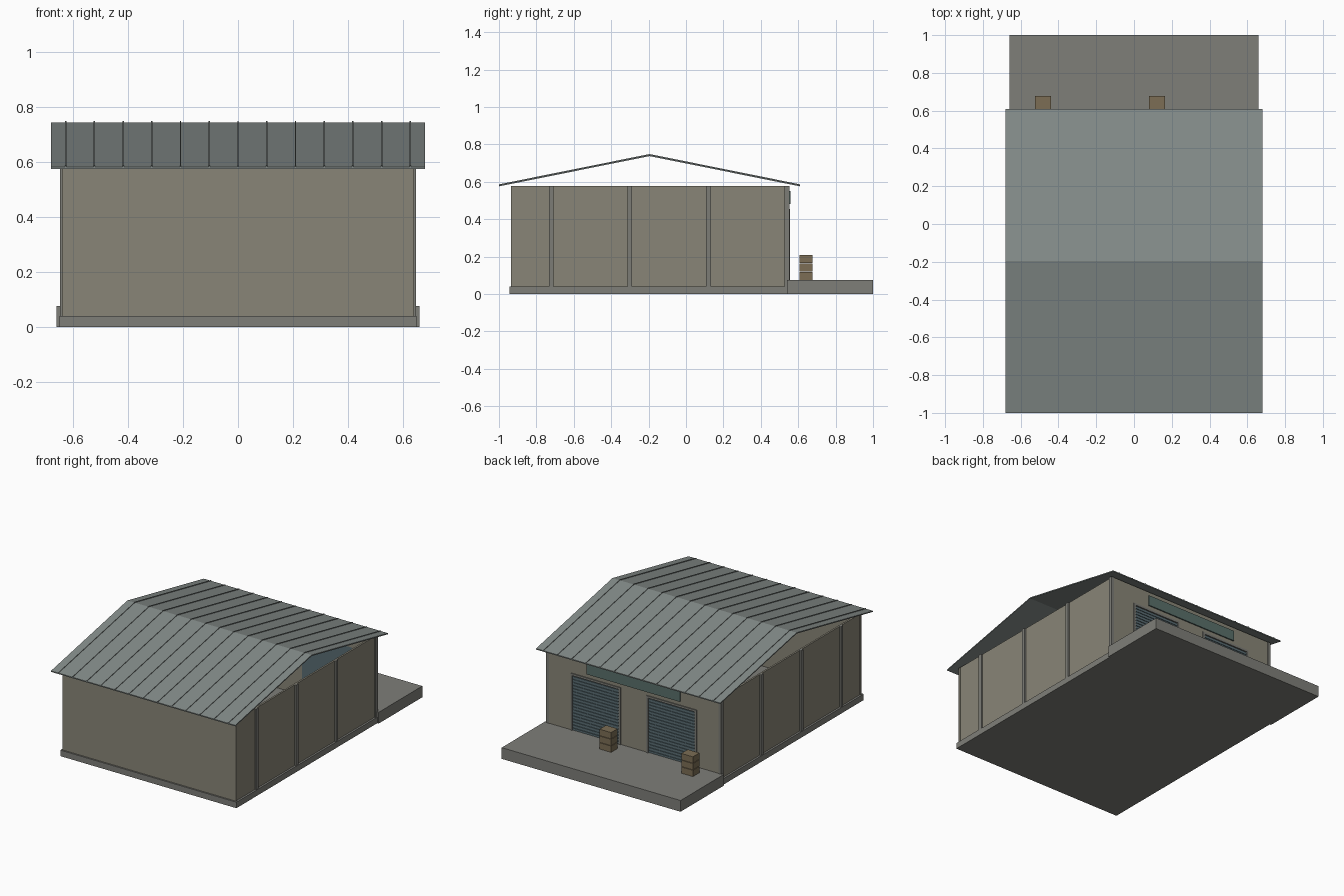
import bpy, bmesh
from mathutils import Matrix, Vector

if "Cube" in bpy.data.objects:
    bpy.data.objects.remove(bpy.data.objects["Cube"])


def material(name, rgb):
    m = bpy.data.materials.new(name)
    m.diffuse_color = (*rgb, 1)
    m.use_nodes = True
    m.node_tree.nodes["Principled BSDF"].inputs["Base Color"].default_value = m.diffuse_color
    return m


WALL = material("tan_panel", (0.25, 0.235, 0.185))
CONC = material("concrete", (0.21, 0.21, 0.19))
STEEL = material("roof_steel", (0.23, 0.26, 0.25))
POST = material("post_grey", (0.20, 0.20, 0.18))
DOOR = material("door_blue", (0.10, 0.15, 0.17))
SIGN = material("board_green", (0.10, 0.16, 0.145))
WOOD = material("crate_wood", (0.20, 0.155, 0.09))


def finish(name, bm, mat):
    me = bpy.data.meshes.new(name)
    bm.to_mesh(me)
    bm.free()
    ob = bpy.data.objects.new(name, me)
    bpy.context.collection.objects.link(ob)
    me.materials.append(mat)
    return ob


def boxes(name, mat, *bounds):
    """One object from boxes given as (x0, x1, y0, y1, z0, z1)."""
    bm = bmesh.new()
    for x0, x1, y0, y1, z0, z1 in bounds:
        centre = Matrix.Translation(((x0 + x1) / 2, (y0 + y1) / 2, (z0 + z1) / 2))
        size = Matrix.Diagonal((x1 - x0, y1 - y0, z1 - z0, 1))
        bmesh.ops.create_cube(bm, size=1, matrix=centre @ size)
    return finish(name, bm, mat)


def extrude_x(name, mat, profile, spans):
    """Sweep a closed (y, z) profile along each x span."""
    bm = bmesh.new()
    for x0, x1 in spans:
        face = bm.faces.new([bm.verts.new((x0, y, z)) for y, z in profile])
        out = bmesh.ops.extrude_face_region(bm, geom=[face])["geom"]
        moved = [v for v in out if isinstance(v, bmesh.types.BMVert)]
        bmesh.ops.translate(bm, verts=moved, vec=Vector((x1 - x0, 0, 0)))
    bmesh.ops.recalc_face_normals(bm, faces=bm.faces)
    return finish(name, bm, mat)


# Foundation and loading dock
boxes("foundation", CONC, (-0.65, 0.65, -0.945, 0.54, 0, 0.04))
boxes("loading_dock", CONC, (-0.66, 0.66, 0.54, 1.0, 0, 0.075))

# Thin walls, open at the top, with two door openings in the dock side
TOP = 0.578
boxes("front_wall", WALL, (-0.64, 0.64, -0.935, -0.922, 0.04, TOP))
for s, side in ((-1, "left"), (1, "right")):
    x0, x1 = sorted((s * 0.625, s * 0.637))
    boxes(side + "_wall", WALL, (x0, x1, -0.922, 0.538, 0.04, TOP))
IN, OUT, HEAD = 0.095, 0.465, 0.455
boxes("dock_wall", WALL,
      (-0.64, -OUT, 0.538, 0.55, 0.04, TOP),
      (-IN, IN, 0.538, 0.55, 0.04, TOP),
      (OUT, 0.64, 0.538, 0.55, 0.04, TOP),
      (-OUT, -IN, 0.538, 0.55, HEAD, TOP),
      (IN, OUT, 0.538, 0.55, HEAD, TOP))

# Wall posts along both sides
for s, side in ((-1, "left"), (1, "right")):
    x0, x1 = sorted((s * 0.625, s * 0.647))
    boxes(side + "_posts", POST,
          *[(x0, x1, y - 0.0125, y + 0.0125, 0.04, TOP)
            for y in (-0.72, -0.30, 0.12, 0.54)])

# Roller doors with slats and frames
for name, a, b in (("west", -OUT, -IN), ("east", IN, OUT)):
    boxes(name + "_door", DOOR, (a, b, 0.538, 0.547, 0.075, HEAD))
    n = 18
    step = (HEAD - 0.09) / n
    boxes(name + "_door_slats", DOOR,
          *[(a + 0.014, b - 0.014, 0.545, 0.551,
             0.077 + i * step, 0.077 + (i + 0.65) * step) for i in range(n)])
    boxes(name + "_door_frame", POST,
          (a, a + 0.014, 0.54, 0.556, 0.075, HEAD),
          (b - 0.014, b, 0.54, 0.556, 0.075, HEAD),
          (a, b, 0.54, 0.556, HEAD - 0.014, HEAD))

# Board above the doors
boxes("fascia_board", SIGN, (-0.345, 0.345, 0.55, 0.558, 0.48, 0.55))

# Gable roof sheet with standing seams
F, R, B = (-1.0, 0.575), (-0.195, 0.737), (0.61, 0.575)


def roof_profile(low, high):
    return ([(y, z + low) for y, z in (F, R, B)]
            + [(y, z + high) for y, z in (B, R, F)])


extrude_x("roof_sheet", STEEL, roof_profile(0, 0.007), [(-0.68, 0.68)])
extrude_x("roof_seams", STEEL, roof_profile(0.005, 0.011),
          [(i * 0.1045 - 0.0025, i * 0.1045 + 0.0025) for i in range(-6, 7)])

# Crate stacks on the dock
for i, x in enumerate((-0.482, 0.122)):
    boxes("crate_stack_%d" % (i + 1), WOOD,
          *[(x - 0.043, x + 0.043, 0.608, 0.677,
             0.075 + k * 0.045, 0.075 + k * 0.045 + 0.042) for k in range(3)])
